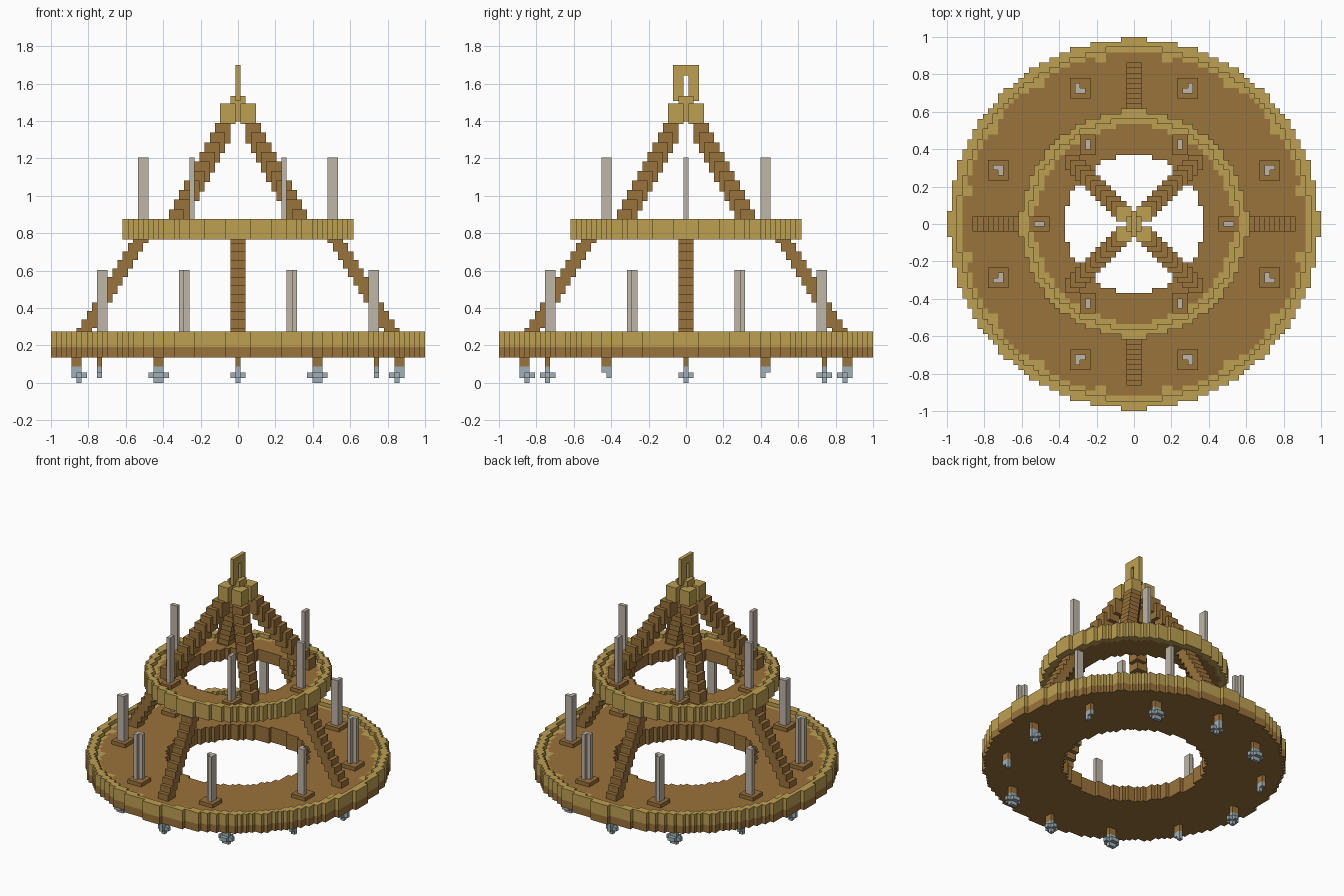
import bpy, bmesh, math

if "Cube" in bpy.data.objects:
    bpy.data.objects.remove(bpy.data.objects["Cube"])

U = 2 / 73          # size of one block
QUAD = [(1, 1), (-1, 1), (1, -1), (-1, -1)]


def material(name, rgb):
    lin = [((c / 255 + 0.055) / 1.055) ** 2.4 for c in rgb] + [1]
    m = bpy.data.materials.new(name)
    m.use_nodes = True
    m.diffuse_color = lin
    bsdf = next(n for n in m.node_tree.nodes if n.type == 'BSDF_PRINCIPLED')
    bsdf.inputs["Base Color"].default_value = lin
    return m


GOLD = material("gold", (190, 160, 82))
WOOD = material("brown wood", (154, 115, 59))
WAX = material("candle wax", (190, 182, 168))
GLASS = material("pale crystal", (160, 176, 183))


def finish(name, bm, mats):
    bmesh.ops.recalc_face_normals(bm, faces=bm.faces)
    me = bpy.data.meshes.new(name)
    bm.to_mesh(me)
    bm.free()
    for m in mats:
        me.materials.append(m)
    ob = bpy.data.objects.new(name, me)
    bpy.context.collection.objects.link(ob)
    return ob


def blocks(name, boxes, mat):
    """Boxes in block units: inclusive x and y cells, then bottom and top z."""
    bm = bmesh.new()
    for x0, x1, y0, y1, z0, z1 in boxes:
        vs = bmesh.ops.create_cube(bm, size=1)["verts"]
        bmesh.ops.scale(bm, verts=vs, vec=((x1 - x0 + 1) * U, (y1 - y0 + 1) * U, (z1 - z0) * U))
        bmesh.ops.translate(bm, verts=vs, vec=((x0 + x1) / 2 * U, (y0 + y1) / 2 * U, (z0 + z1) / 2 * U))
    return finish(name, bm, [mat])


def mirror(box, signs):
    """Copies of a box mirrored by each pair of signs."""
    out = []
    for sx, sy in signs:
        x0, x1, y0, y1, z0, z1 = box
        xs, ys = sorted((x0 * sx, x1 * sx)), sorted((y0 * sy, y1 * sy))
        out.append((*xs, *ys, z0, z1))
    return out


def swap(boxes):
    return [(c, d, a, b, e, f) for a, b, c, d, e, f in boxes]


def four_way(box):
    """A box on the x axis repeated on both axes."""
    b = mirror(box, [(1, 1), (-1, 1)])
    return b + swap(b)


def ring(name, r_in, r_out, z0, z1, mats, gold_rule=None):
    """Stepped ring of square cells; gold_rule paints cells of its top."""
    n = int(r_out) + 1
    cells = {(x, y) for x in range(-n, n + 1) for y in range(-n, n + 1)
             if r_in < math.hypot(x, y) <= r_out}
    bm = bmesh.new()

    def quad(pts):
        return bm.faces.new([bm.verts.new((a * U, b * U, c * U)) for a, b, c in pts])

    for x, y in cells:
        c = [(x - .5, y - .5), (x + .5, y - .5), (x + .5, y + .5), (x - .5, y + .5)]
        top = quad([(a, b, z1) for a, b in c])
        if gold_rule and gold_rule(x, y):
            top.material_index = 1
        quad([(a, b, z0) for a, b in c])
        for k, (dx, dy) in enumerate([(0, -1), (1, 0), (0, 1), (-1, 0)]):
            if (x + dx, y + dy) not in cells:
                p, q = c[k], c[(k + 1) % 4]
                quad([(*p, z0), (*q, z0), (*q, z1), (*p, z1)])
    bmesh.ops.remove_doubles(bm, verts=bm.verts, dist=1e-5)
    bmesh.ops.recalc_face_normals(bm, faces=bm.faces)
    bmesh.ops.dissolve_limit(bm, angle_limit=0.01, verts=bm.verts, edges=bm.edges,
                             delimit={'MATERIAL'})
    return finish(name, bm, mats)


def lower_trim(x, y):
    r = math.hypot(x, y)
    a = math.degrees(math.atan2(abs(y), abs(x)))
    bump = any(abs(a - t) < 2 for t in (11, 34, 56, 79))
    return r > (32.4 if bump else 33.4)


# Lower ring: deck, brown rim below and raised gold rim
ring("lower_deck", 17.2, 34.4, 5, 9, [WOOD, GOLD], lower_trim)
ring("lower_rim_base", 34.4, 36.1, 5, 7, [WOOD])
ring("lower_rim", 34.4, 36.1, 7, 10, [GOLD])

# Upper ring
ring("upper_deck", 13.6, 20.6, 28, 31, [WOOD, GOLD], lambda x, y: math.hypot(x, y) > 19.3)
ring("upper_rim", 20.6, 22.1, 28, 32, [GOLD])

# Stepped legs between the rings
legs = []
for i in range(12):
    outer = 31 - i
    z0 = 9 + i / 0.6
    legs += four_way((outer - 2, outer, -1, 1, z0, min(z0 + 1 / 0.6, 28.5)))
blocks("lower_legs", [b for b in legs if b[4] < 28], WOOD)

# Diagonal stepped arms rising to the apex
arms = []
for i in range(10):
    c, top = 12 - i, 32 + 1.87 * (i + 1)
    arms += mirror((c - 1, c + 1, c - 1, c + 1, max(top - 4, 30.9), top), QUAD)
blocks("upper_arms", arms, WOOD)

# Gold apex and hanging loop
apex = mirror((1, 3, 1, 3, 50.5, 54.5), QUAD) + [(-1, 1, -1, 1, 51, 56)]
blocks("apex_cap", apex, GOLD)
loop = mirror((0, 0, 1, 2, 55, 62), [(1, 1), (1, -1)])
loop += [(0, 0, 0, 0, 55, 56), (0, 0, 0, 0, 60, 62)]
blocks("hanging_loop", loop, GOLD)

# Lower candles: each has three columns on a square plate
plates = mirror((9, 12, 25, 28, 8.9, 10), QUAD)
blocks("lower_candle_plates", plates + swap(plates), WOOD)
wax = mirror((10, 11, 26, 26, 10, 22), QUAD) + mirror((11, 11, 27, 27, 10, 22), QUAD)
blocks("lower_candles", wax + swap(wax), WAX)

# Upper candles
PAIR = [(1, 1), (-1, 1)]
blocks("upper_candle_plates",
       mirror((17, 20, -1, 1, 30.9, 32), PAIR) + mirror((8, 10, 14, 17, 30.9, 32), QUAD), WOOD)
blocks("upper_candles",
       mirror((18, 19, 0, 0, 32, 44), PAIR) + mirror((9, 9, 15, 16, 32, 44), QUAD), WAX)

# Pendant stems under the lower ring
stems = four_way((31, 32, 0, 0, 3.2, 5))
stems += mirror((15, 16, 27, 27, 3.2, 5), QUAD) + mirror((27, 27, 15, 16, 3.2, 5), QUAD)
blocks("pendant_stems", stems, WOOD)

# Crystals: crosses on most stems, plain drops on the four side ones
drops = four_way((31, 31, 0, 0, 0, 3.2)) + four_way((30, 32, 0, 0, 1, 2))
drops += four_way((31, 31, -1, 1, 1, 2)) + four_way((32, 32, 0, 0, 2, 3.2))
drops += mirror((15, 16, 27, 27, 0, 3.2), QUAD) + mirror((14, 17, 27, 27, 1, 2), QUAD)
drops += mirror((15, 16, 26, 28, 1, 2), QUAD)
drops += mirror((27, 27, 15, 16, 2, 3.2), QUAD) + mirror((27, 27, 15, 15, 1, 2), QUAD)
blocks("crystal_drops", drops, GLASS)
